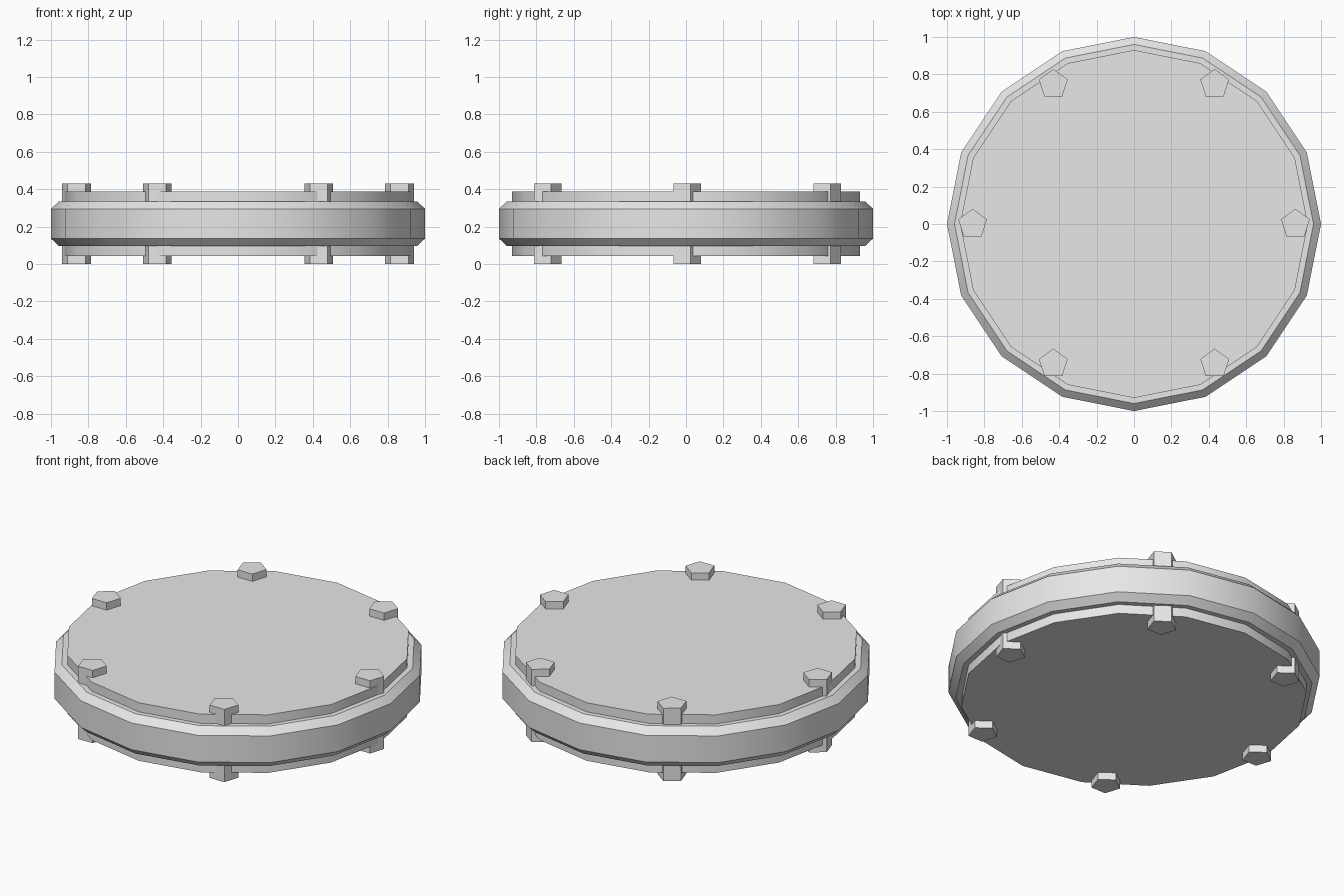
import bpy, bmesh, math

if "Cube" in bpy.data.objects:
    bpy.data.objects.remove(bpy.data.objects["Cube"])

MID = 0.2155  # height of the horizontal symmetry plane

metal = bpy.data.materials.new("light_grey_metal")
metal.diffuse_color = (0.8, 0.8, 0.8, 1)
metal.use_nodes = True
metal.node_tree.nodes["Principled BSDF"].inputs["Base Color"].default_value = metal.diffuse_color


def lathe_solid(name, profile, sides, start=0.0, center=(0, 0)):
    """Closed prism stacked from (radius, height) rings."""
    bm = bmesh.new()
    rings = []
    for r, z in profile:
        angles = [start + 2 * math.pi * i / sides for i in range(sides)]
        rings.append([bm.verts.new((r * math.cos(a), r * math.sin(a), z)) for a in angles])
    for low, high in zip(rings, rings[1:]):
        for i in range(sides):
            j = (i + 1) % sides
            bm.faces.new((low[i], low[j], high[j], high[i]))
    bm.faces.new(rings[0][::-1])
    bm.faces.new(rings[-1])
    mesh = bpy.data.meshes.new(name)
    bm.to_mesh(mesh)
    bm.free()
    mesh.materials.append(metal)
    obj = bpy.data.objects.new(name, mesh)
    obj.location = (center[0], center[1], MID)
    bpy.context.collection.objects.link(obj)
    bpy.ops.object.select_all(action='DESELECT')
    obj.select_set(True)
    bpy.context.view_layer.objects.active = obj
    bpy.ops.object.shade_smooth_by_angle(angle=math.radians(30))
    return obj


# Wide outer band with chamfered rims
lathe_solid("outer_band", [(0.96, -0.118), (1.0, -0.079), (1.0, 0.079), (0.96, 0.118)], 16)

# Raised plates above and below the band
lathe_solid("top_plate", [(0.93, 0.1), (0.93, 0.172)], 16)
lathe_solid("bottom_plate", [(0.93, -0.172), (0.93, -0.1)], 16)

# Six five-sided bolts running through the disc, all pointing to the back
for k in range(6):
    a = k * math.pi / 3
    lathe_solid(f"bolt_{k + 1}", [(0.081, -MID), (0.081, MID)], 5, math.pi / 2,
                (0.863 * math.cos(a), 0.863 * math.sin(a)))
